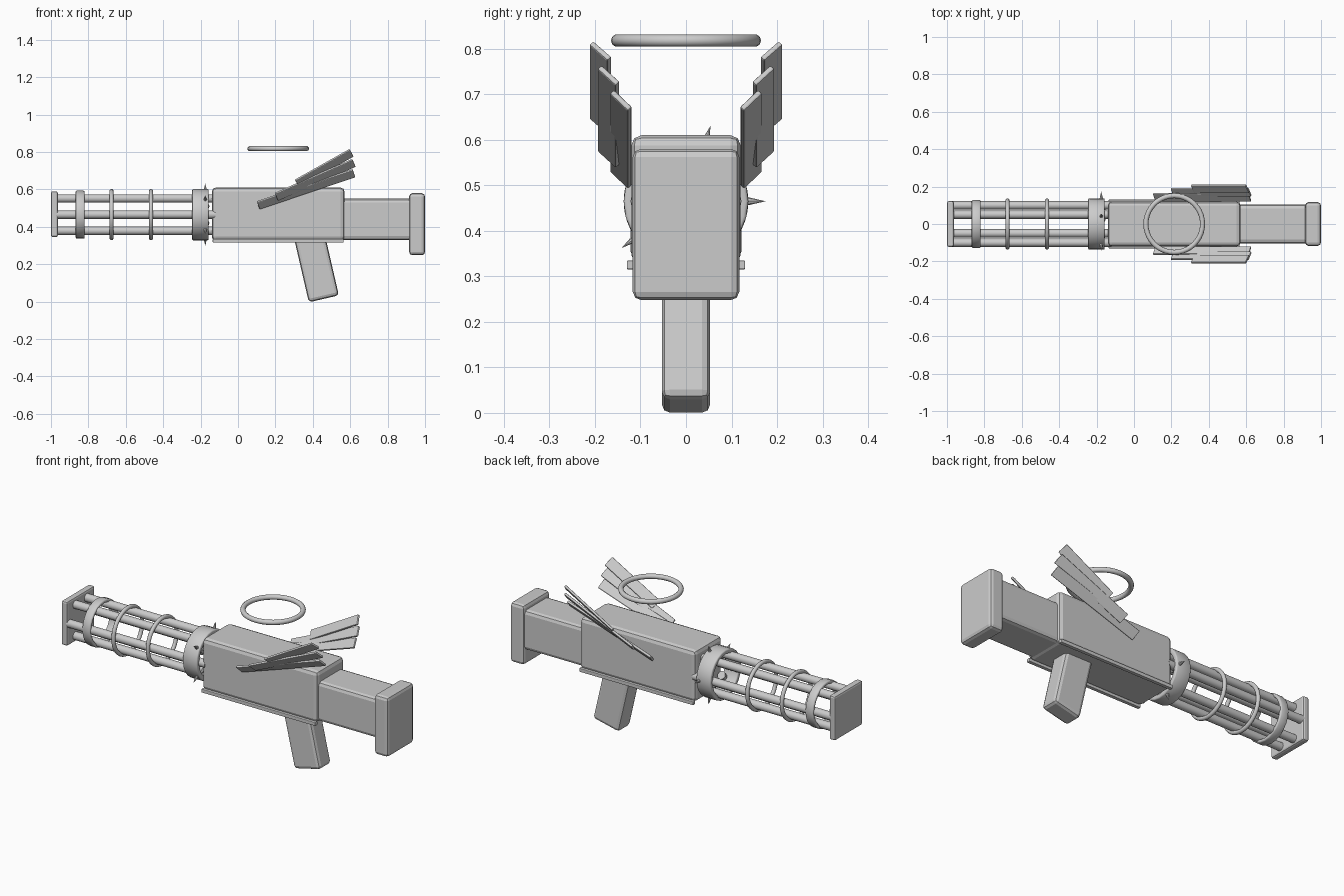
import bpy
import math
from mathutils import Vector

cube = bpy.data.objects.get("Cube")
if cube:
    bpy.data.objects.remove(cube, do_unlink=True)

AXIS_Z = 0.465                      # height of the barrel axis
ALONG_X = (0, math.pi / 2, 0)       # turns a z-axis primitive along x

grey = bpy.data.materials.new("plain grey")
grey.use_nodes = True
GREY = (0.6, 0.6, 0.6, 1)
grey.diffuse_color = GREY
grey.node_tree.nodes["Principled BSDF"].inputs["Base Color"].default_value = GREY


def finish(name, smooth=False, bevel=0, segments=2):
    ob = bpy.context.object
    ob.name = name
    ob.data.materials.append(grey)
    if bevel:
        mod = ob.modifiers.new("Bevel", "BEVEL")
        mod.width = bevel
        mod.segments = segments
        mod.limit_method = "ANGLE"
    if smooth:
        bpy.ops.object.shade_smooth_by_angle(angle=math.radians(40))
    return ob


def box(name, center, size, bevel, rotation=(0, 0, 0), segments=2):
    bpy.ops.mesh.primitive_cube_add(size=1, location=center, rotation=rotation)
    ob = bpy.context.object
    ob.scale = size
    bpy.ops.object.transform_apply(location=False, rotation=False, scale=True)
    return finish(name, bevel=bevel, segments=segments)


def span_box(name, x, y_half, z, bevel):
    center = (sum(x) / 2, 0, sum(z) / 2)
    return box(name, center, (x[1] - x[0], 2 * y_half, z[1] - z[0]), bevel)


def hoop(name, center, outer, minor, rotation=(0, 0, 0)):
    bpy.ops.mesh.primitive_torus_add(
        major_radius=outer - minor, minor_radius=minor, major_segments=40,
        minor_segments=10, location=center, rotation=rotation)
    return finish(name, smooth=True)


def band(name, x, outer, wall):
    # Open cylinder thickened inwards into a sleeve
    bpy.ops.mesh.primitive_cylinder_add(
        vertices=24, radius=outer, depth=x[1] - x[0], end_fill_type="NOTHING",
        location=(sum(x) / 2, 0, AXIS_Z), rotation=ALONG_X)
    mod = bpy.context.object.modifiers.new("Wall", "SOLIDIFY")
    mod.thickness = wall
    mod.offset = -1
    return finish(name, smooth=True, bevel=0.006)


# Receiver, stock and butt
span_box("receiver", (-0.14, 0.57), 0.12, (0.325, 0.61), 0.022)
span_box("stock", (0.54, 0.94), 0.104, (0.33, 0.55), 0.02)
span_box("butt_plate", (0.915, 1.0), 0.117, (0.248, 0.58), 0.018)
span_box("muzzle_plate", (-1.0, -0.963), 0.122, (0.345, 0.59), 0.01)

# Slanted grip
tilt = math.radians(13)
up = Vector((-math.sin(tilt), 0, math.cos(tilt)))
box("grip", Vector((0.459, 0, 0.015)) + up * 0.18, (0.165, 0.106, 0.36), 0.018,
    (0, -tilt, 0))

# Ring of barrels
for i in range(6):
    a = i * math.tau / 6
    bpy.ops.mesh.primitive_cylinder_add(
        vertices=16, radius=0.022, depth=0.86, rotation=ALONG_X,
        location=(-0.55, 0.1 * math.cos(a), AXIS_Z + 0.1 * math.sin(a)))
    finish(f"barrel_{i + 1}", smooth=True)

# Sleeves and hoops that hold the barrels
band("front_band", (-0.868, -0.82), 0.128, 0.018)
band("rear_collar", (-0.245, -0.157), 0.137, 0.025)
for i, x in enumerate((-0.676, -0.465)):
    hoop(f"barrel_hoop_{i + 1}", (x, 0, AXIS_Z), 0.137, 0.011, ALONG_X)

# Thorns around the collar
for i in range(5):
    a = i * math.tau / 5
    out = Vector((0, math.cos(a), math.sin(a)))
    bpy.ops.mesh.primitive_cone_add(
        vertices=8, radius1=0.023, depth=0.1,
        location=Vector((-0.175, 0, AXIS_Z)) + out * 0.125,
        rotation=out.to_track_quat("Z", "Y").to_euler())
    finish(f"thorn_{i + 1}")

# Halo
hoop("halo", (0.215, 0, 0.818), 0.165, 0.0135)

# Side rails and feathered wings: start (x, z), end (x, z), distance from middle
feathers = {
    "lower": ((0.108, 0.515), (0.62, 0.687), 0.143),
    "middle": ((0.205, 0.56), (0.62, 0.742), 0.17),
    "upper": ((0.315, 0.632), (0.607, 0.796), 0.188),
}
for side, word in ((1, "back"), (-1, "front")):
    box(f"{word}_rail", (0.215, side * 0.12, 0.325), (0.7, 0.02, 0.02), 0.003)
    for name, (start, end, y) in feathers.items():
        s, e = Vector(start), Vector(end)
        mid, run = (s + e) / 2, e - s
        box(f"{word}_{name}_feather", (mid.x, side * y, mid.y),
            (run.length, 0.013, 0.057), 0.004,
            (-side * math.pi / 4, -math.atan2(run.y, run.x), 0))
